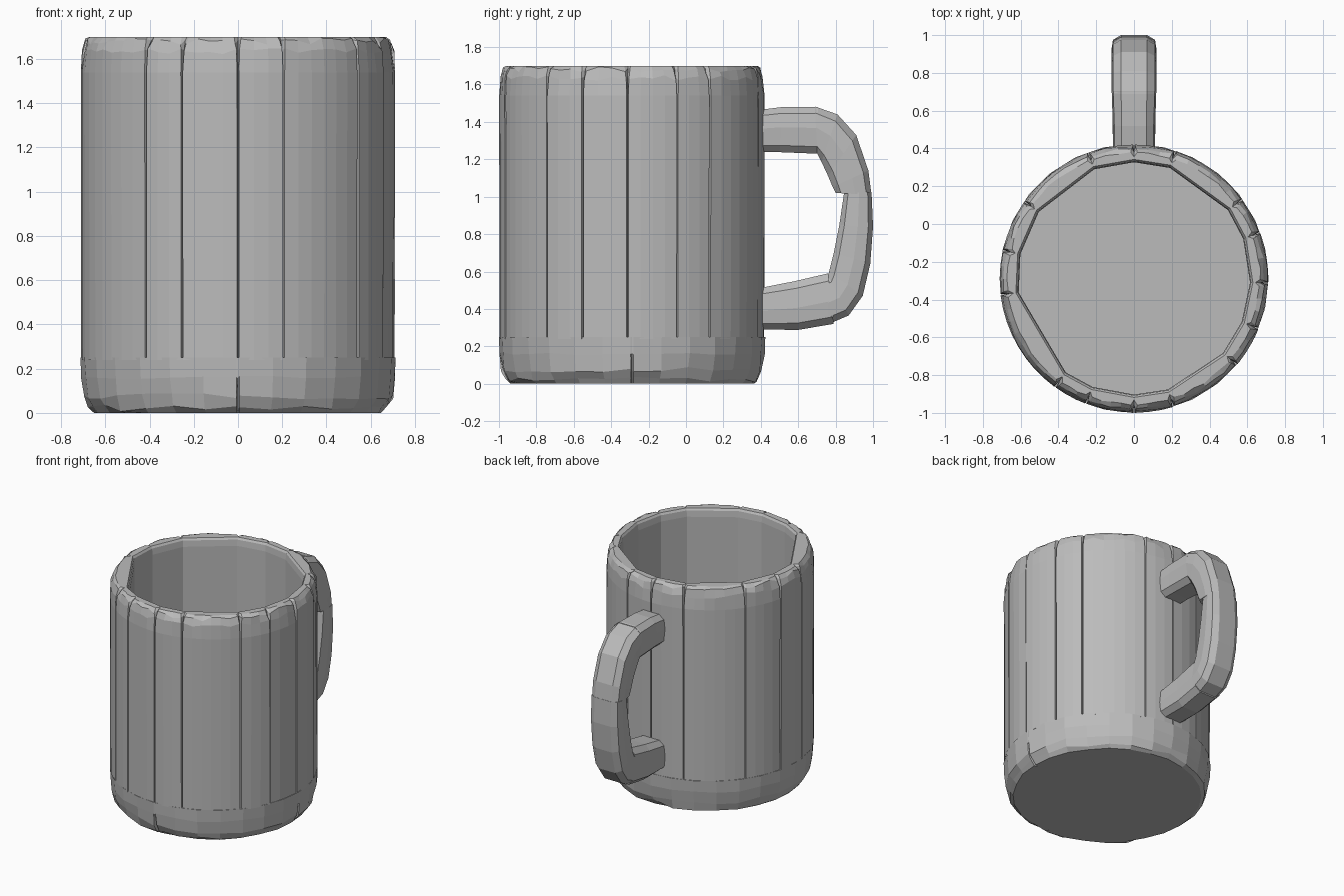
import bpy, bmesh, math, random
from mathutils import Vector

random.seed(4)
if "Cube" in bpy.data.objects:
    bpy.data.objects.remove(bpy.data.objects["Cube"], do_unlink=True)

CENTRE_Y = -0.288
RADIUS, INNER, HEIGHT, FLOOR = 0.712, 0.615, 1.7, 0.25

grey = bpy.data.materials.new("plain grey")
grey.use_nodes = True
colour = (0.5, 0.5, 0.5, 1)
grey.diffuse_color = colour
grey.node_tree.nodes["Principled BSDF"].inputs["Base Color"].default_value = colour


def polar(radius, degrees, z):
    """Point around the cup axis, measured clockwise from the back."""
    a = math.radians(degrees)
    return Vector((radius * math.sin(a), CENTRE_Y + radius * math.cos(a), z))


def loft(name, rings):
    """Flat shaded, capped skin through rings of equal length."""
    bm = bmesh.new()
    loops = [[bm.verts.new(p) for p in ring] for ring in rings]
    count = len(loops[0])
    for low, high in zip(loops, loops[1:]):
        for i in range(count):
            j = (i + 1) % count
            bm.faces.new((low[i], low[j], high[j], high[i]))
    bm.faces.new(loops[0])
    bm.faces.new(loops[-1])
    bmesh.ops.recalc_face_normals(bm, faces=bm.faces)
    mesh = bpy.data.meshes.new(name)
    bm.to_mesh(mesh)
    bm.free()
    mesh.materials.append(grey)
    obj = bpy.data.objects.new(name, mesh)
    bpy.context.collection.objects.link(obj)
    return obj


# Staves: round outside, straight inside, with a V groove at every joint
joints = [0, 18, 54, 70, 92, 112, 130, 163, 180, 201, 216, 263, 282, 305, 340, 360]
# height, outer radius, inner radius, half groove in degrees
levels = [(FLOOR - 0.01, RADIUS - 0.004, INNER, 0.35), (1.54, RADIUS - 0.002, INNER, 0.35),
          (1.64, 0.704, INNER, 0.6), (1.685, 0.69, INNER + 0.005, 1.1),
          (HEIGHT, 0.668, INNER + 0.015, 1.5)]
for number, (start, end) in enumerate(zip(joints, joints[1:])):
    steps = max(3, round((end - start) / 6))
    swell = random.uniform(-0.003, 0.002)
    rings = []
    for z, outer, inner, gap in levels:
        ring = []
        for i in range(steps + 1):
            a = start + gap + (end - start - 2 * gap) * i / steps
            worn = z > 1.6
            r = outer + swell + (random.uniform(-0.006, 0.004) if worn else 0)
            dz = random.uniform(-0.02, 0.01) if worn and z < HEIGHT else 0
            ring.append(polar(r, a, z + dz))
        groove = min(outer - 0.025, RADIUS - 0.035)
        ring += [polar(groove, end, z), polar(inner, end, z),
                 polar(inner, start, z), polar(groove, start, z)]
        rings.append(ring)
    loft(f"stave_{number + 1}", rings)

# Solid base with a worn, rounded lower edge and two short splits
splits = (90, 180)
angles = []
for i in range(28):
    a = i * 360 / 28
    if all(abs(a - s) > 2 for s in splits):
        angles.append((a, 0))
for s in splits:
    angles += [(s - 0.6, 0), (s, 0.02), (s + 0.6, 0)]
angles.sort()
rings = []
for z, radius, rough in [(0, 0.645, 0.008), (0.022, 0.674, 0.008), (0.075, 0.695, 0.007),
                         (0.16, 0.708, 0.004), (FLOOR, RADIUS, 0)]:
    ring = []
    for a, dent in angles:
        lift = random.uniform(-2, 2) * rough if 0 < z < FLOOR else 0
        depth = dent if z < 0.16 else 0
        ring.append(polar(radius + random.uniform(-rough, rough) - depth, a, z + lift))
    rings.append(ring)
loft("base", rings)


# Handle: chamfered bars through pairs of outer and inner points (y, z)
def handle_section(outer, inner, width, shrink=1.0):
    o, n = Vector((0, *outer)), Vector((0, *inner))
    middle, half = (o + n) / 2, (o - n) / 2 * shrink
    w = width * shrink
    shape = [(-0.58, 1), (0.58, 1), (0.93, 0.72), (1, 0.1),
             (0.92, -0.7), (0.6, -1), (-0.6, -1), (-0.92, -0.7), (-1, 0.1), (-0.93, 0.72)]
    return [middle + half * v + Vector((w * u, 0, 0)) for u, v in shape]


bars = {
    "handle_top_arm": [((0.36, 1.46), (0.36, 1.24), 0.112), ((0.52, 1.48), (0.5, 1.238), 0.112),
                       ((0.705, 1.48), (0.7, 1.23), 0.118)],
    "handle_upper_grip": [((0.69, 1.482), (0.7, 1.235), 0.118), ((0.81, 1.44), (0.725, 1.185), 0.12),
                          ((0.91, 1.33), (0.76, 1.11), 0.12), ((0.975, 1.14), (0.785, 1.05), 0.12),
                          ((0.992, 1.01), (0.8, 1.02), 0.117)],
    "handle_lower_grip": [((0.992, 1.025), (0.845, 1.02), 0.117), ((1.0, 0.84), (0.82, 0.85), 0.12),
                          ((0.985, 0.64), (0.79, 0.7), 0.12), ((0.945, 0.47), (0.765, 0.6), 0.12),
                          ((0.87, 0.365), (0.76, 0.575), 0.12), ((0.765, 0.32), (0.75, 0.57), 0.116)],
    "handle_bottom_arm": [((0.79, 0.32), (0.76, 0.59), 0.116), ((0.6, 0.288), (0.58, 0.548), 0.113),
                          ((0.36, 0.29), (0.36, 0.505), 0.112)],
}
for name, path in bars.items():
    rings = [handle_section(*p) for p in path]
    # slightly tapered ends leave a fine line at each joint
    rings.insert(0, handle_section(*path[0], shrink=0.95))
    rings.append(handle_section(*path[-1], shrink=0.95))
    loft(name, rings)
